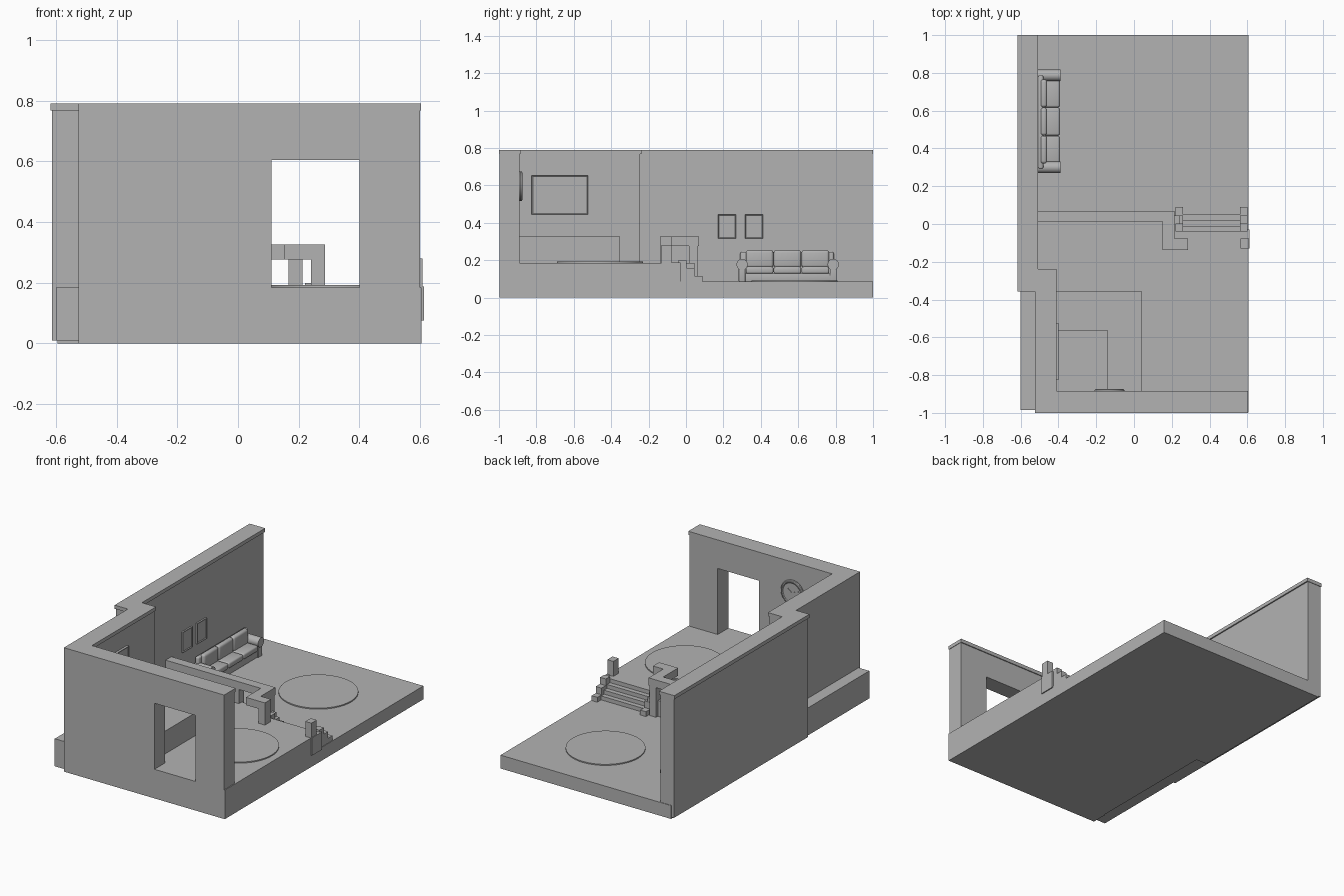
import bpy, bmesh, math
from mathutils import Vector

cube = bpy.data.objects.get("Cube")
if cube:
    bpy.data.objects.remove(cube, do_unlink=True)

grey = bpy.data.materials.new("plain grey")
grey.use_nodes = True
tone = (0.45, 0.45, 0.45, 1)
grey.diffuse_color = tone
grey.node_tree.nodes["Principled BSDF"].inputs["Base Color"].default_value = tone


def finish(name, bm):
    bmesh.ops.recalc_face_normals(bm, faces=bm.faces)
    mesh = bpy.data.meshes.new(name)
    bm.to_mesh(mesh)
    bm.free()
    mesh.materials.append(grey)
    ob = bpy.data.objects.new(name, mesh)
    bpy.context.collection.objects.link(ob)
    return ob


def smooth(ob):
    bpy.ops.object.select_all(action="DESELECT")
    ob.select_set(True)
    bpy.context.view_layer.objects.active = ob
    bpy.ops.object.shade_smooth_by_angle()


def box(name, x, y, z, bevel=0):
    """Box from (low, high) ranges on each axis."""
    bm = bmesh.new()
    bmesh.ops.create_cube(bm, size=1)
    for v in bm.verts:
        v.co = Vector([r[0] + (c + 0.5) * (r[1] - r[0]) for c, r in zip(v.co, (x, y, z))])
    if bevel:
        bmesh.ops.bevel(bm, geom=bm.edges[:], offset=bevel, segments=3, profile=0.5, affect="EDGES")
    ob = finish(name, bm)
    if bevel:
        smooth(ob)
    return ob


def prism(name, points, z):
    """Plan outline raised from z[0] to z[1]."""
    bm = bmesh.new()
    face = bm.faces.new([bm.verts.new((px, py, z[0])) for px, py in points])
    new = bmesh.ops.extrude_face_region(bm, geom=[face])["geom"]
    bmesh.ops.translate(bm, verts=[g for g in new if isinstance(g, bmesh.types.BMVert)],
                        vec=(0, 0, z[1] - z[0]))
    return finish(name, bm)


def disc(name, centre, radius, depth, axis="Z", sides=48):
    bm = bmesh.new()
    bmesh.ops.create_cone(bm, cap_ends=True, segments=sides, radius1=radius, radius2=radius, depth=depth)
    ob = finish(name, bm)
    ob.location = centre
    turn = math.pi / 2
    ob.rotation_euler = {"Z": (0, 0, 0), "Y": (turn, 0, 0), "X": (0, turn, 0)}[axis]
    smooth(ob)
    return ob


LOW, HIGH, TOP = 0.085, 0.185, 0.79
CAP = 0.767

# Floors on two levels, notched for the stairs
box("lower_floor", (-0.595, 0.605), (-0.04, 1), (0, LOW))
prism("upper_floor", [(-0.52, -0.99), (0.605, -0.99), (0.605, -0.04), (0.24, -0.04),
                      (0.24, 0.045), (-0.52, 0.045)], (0, HIGH))
box("side_ledge", (-0.6, -0.52), (-0.985, -0.35), (0.01, HIGH))

# Walls with a slightly wider cap
box("long_wall", (-0.613, -0.517), (-0.35, 0.997), (0.01, CAP))
box("long_wall_cap", (-0.618, -0.509), (-0.357, 1), (CAP, TOP))
box("inner_wall", (-0.525, -0.415), (-0.99, -0.245), (HIGH, CAP))
box("inner_wall_cap", (-0.525, -0.409), (-0.99, -0.239), (CAP, TOP))
box("front_wall_base", (-0.525, 0.605), (-0.997, -0.9), (0, HIGH))
box("front_wall_left_part", (-0.525, 0.11), (-0.997, -0.89), (HIGH, CAP))
box("front_wall_right_part", (0.4, 0.6), (-0.997, -0.89), (HIGH, CAP))
box("front_wall_lintel", (0.11, 0.4), (-0.997, -0.89), (0.605, CAP))
box("front_wall_cap", (-0.525, 0.603), (-1, -0.884), (CAP, TOP))

# Round rugs
disc("lower_rug", (0.16, 0.58, LOW + 0.003), 0.23, 0.008)
disc("upper_rug", (0.33, -0.46, HIGH + 0.003), 0.23, 0.008)

# Stairs between stepped sides
for i in range(3):
    y = -0.04 + i * 0.03
    box("stair_tread", (0.25, 0.57), (y, y + 0.03), (LOW, 0.16 - i * 0.025))
for x in (0.22, 0.562):
    for i in range(3):
        y = -0.04 + i * 0.043
        box("stair_side", (x, x + 0.04), (y, y + 0.043), (LOW, 0.2 - i * 0.042))
box("stair_post", (0.565, 0.608), (-0.13, -0.077), (0.075, 0.28))
box("stair_post_skirt", (0.59, 0.612), (-0.13, -0.03), (0.075, 0.188))

# Cranked railing on posts
prism("railing_beam", [(-0.517, 0.012), (0.152, 0.012), (0.152, -0.138), (0.286, -0.138),
                       (0.286, -0.077), (0.214, -0.077), (0.214, 0.07), (-0.517, 0.07)], (0.277, 0.326))
for x in (-0.49, -0.27, -0.05, 0.166):
    box("railing_post", (x, x + 0.046), (0.016, 0.064), (LOW, 0.277))
box("railing_end_post", (0.24, 0.286), (-0.138, -0.08), (HIGH, 0.277))

# Corner counter wrapping an open space
prism("corner_counter", [(0.04, -0.89), (0.04, -0.355), (-0.415, -0.355), (-0.415, -0.565),
                         (-0.14, -0.565), (-0.14, -0.89)], (HIGH, 0.33))


def framed_panel(name, x, y, z, rim):
    """Frame with a recessed panel, facing +x."""
    ob = box(name, x, y, z)
    bm = bmesh.new()
    bm.from_mesh(ob.data)
    front = max(bm.faces, key=lambda f: f.calc_center_median().x)
    bmesh.ops.inset_region(bm, faces=[front], thickness=rim)
    bmesh.ops.translate(bm, verts=front.verts[:], vec=(-0.004, 0, 0))
    bm.to_mesh(ob.data)
    bm.free()


framed_panel("wall_screen", (-0.416, -0.4), (-0.825, -0.523), (0.445, 0.652), 0.008)
for y in (0.17, 0.315):
    framed_panel("wall_picture", (-0.518, -0.507), (y, y + 0.097), (0.315, 0.445), 0.008)

# Wall clock
clock = Vector((-0.13, -0.884, 0.595))
disc("clock_face", clock, 0.07, 0.012, "Y")
bpy.ops.mesh.primitive_torus_add(major_segments=48, minor_segments=10, major_radius=0.07,
                                 minor_radius=0.01, location=clock, rotation=(math.pi / 2, 0, 0))
rim = bpy.context.object
rim.name = "clock_rim"
rim.data.materials.append(grey)
smooth(rim)
for length, angle in ((0.035, 0.9), (0.05, -1.2)):
    hand = box("clock_hand", (-0.003, 0.003), (0, 0.009), (0, length))
    hand.location = clock
    hand.rotation_euler.y = angle

# Sofa against the long wall
box("sofa_base", (-0.505, -0.4), (0.3, 0.785), (LOW, 0.13), 0.005)
box("sofa_back", (-0.507, -0.48), (0.29, 0.79), (0.1, 0.245), 0.01)
for i in range(3):
    y = 0.32 + i * 0.149
    box("sofa_seat_cushion", (-0.48, -0.392), (y, y + 0.147), (0.128, 0.165), 0.01)
    box("sofa_back_cushion", (-0.495, -0.46), (y, y + 0.147), (0.16, 0.254), 0.014)
for y in (0.3, 0.787):
    box("sofa_arm", (-0.505, -0.394), (y - 0.018, y + 0.018), (LOW, 0.18), 0.004)
    disc("sofa_arm_roll", (-0.448, y, 0.177), 0.03, 0.118, "X", 24)
